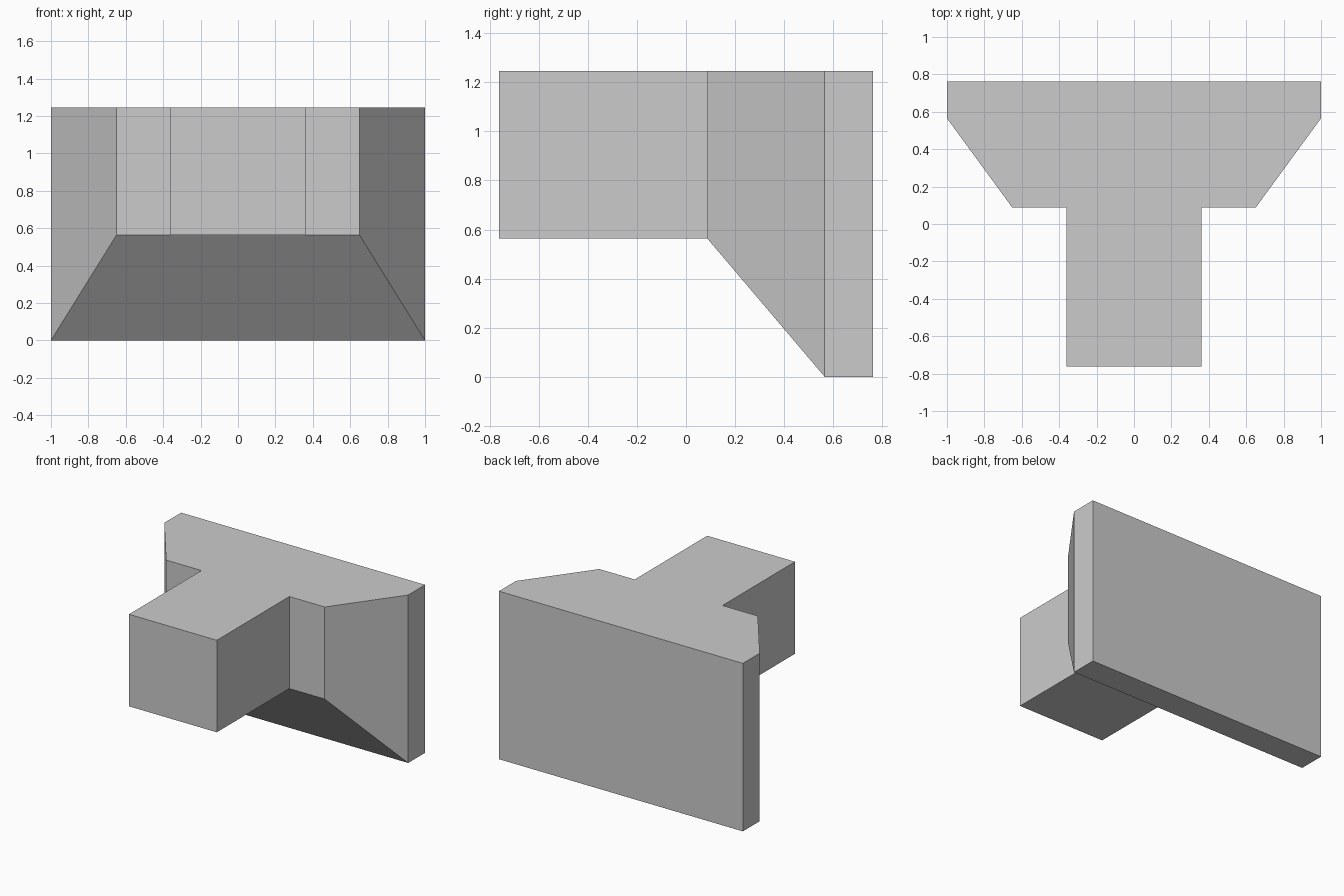
import bpy, bmesh

if "Cube" in bpy.data.objects:
    bpy.data.objects.remove(bpy.data.objects["Cube"])

TOP = 1.245


def loft(name, sections):
    """Closed solid through rectangles (y, half_width, bottom) sharing one flat top."""
    bm = bmesh.new()
    rings = [[bm.verts.new(p) for p in ((-w, y, z), (w, y, z), (w, y, TOP), (-w, y, TOP))]
             for y, w, z in sections]
    for a, b in zip(rings, rings[1:]):
        for i in range(4):
            j = (i + 1) % 4
            bm.faces.new((a[i], a[j], b[j], b[i]))
    bm.faces.new(rings[0])
    bm.faces.new(rings[-1])
    # Merge the coplanar top and back-slab faces into clean polygons
    bmesh.ops.recalc_face_normals(bm, faces=bm.faces)
    bmesh.ops.dissolve_limit(bm, angle_limit=0.01, verts=bm.verts, edges=bm.edges)
    mesh = bpy.data.meshes.new(name)
    bm.to_mesh(mesh)
    bm.free()
    obj = bpy.data.objects.new(name, mesh)
    bpy.context.collection.objects.link(obj)
    return obj


# Back plate with its tapered front, flush at the top
loft("tapered_plate", [(0.087, 0.65, 0.563), (0.565, 1.0, 0.0), (0.762, 1.0, 0.0)])

# Square block projecting forward from the taper
loft("front_block", [(-0.762, 0.36, 0.563), (0.087, 0.36, 0.563)])
